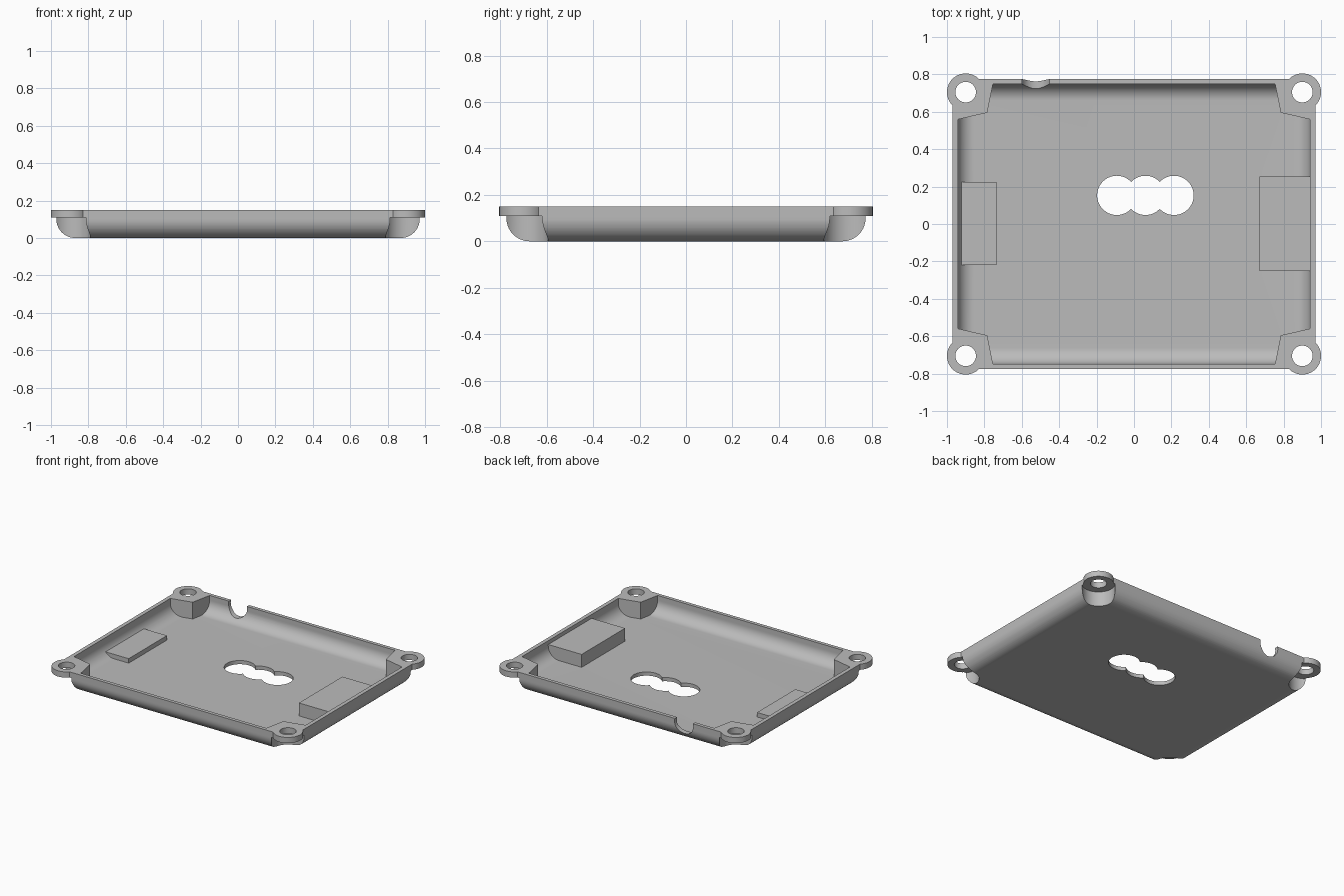
import bpy, bmesh, math

if "Cube" in bpy.data.objects:
    bpy.data.objects.remove(bpy.data.objects["Cube"], do_unlink=True)

TOP = 0.15
FLOOR = 0.027
HIGH = 0.3
LUG_X, LUG_Y = 0.9, 0.705
CORNERS = [(sx, sy) for sx in (-1, 1) for sy in (-1, 1)]


def finish(name, bm):
    bmesh.ops.recalc_face_normals(bm, faces=bm.faces)
    mesh = bpy.data.meshes.new(name)
    bm.to_mesh(mesh)
    bm.free()
    obj = bpy.data.objects.new(name, mesh)
    bpy.context.collection.objects.link(obj)
    return obj


def loft(name, rings):
    """Skin a stack of matching closed rings and cap both ends."""
    bm = bmesh.new()
    loops = [[bm.verts.new(p) for p in ring] for ring in rings]
    n = len(loops[0])
    for a, b in zip(loops, loops[1:]):
        for i in range(n):
            j = (i + 1) % n
            bm.faces.new((a[i], a[j], b[j], b[i]))
    bm.faces.new(loops[0])
    bm.faces.new(loops[-1])
    return finish(name, bm)


def prism(name, outline, z0, z1):
    return loft(name, [[(x, y, z) for x, y in outline] for z in (z0, z1)])


def box(name, x0, x1, y0, y1, z0, z1):
    return prism(name, [(x0, y0), (x1, y0), (x1, y1), (x0, y1)], z0, z1)


def cylinder(name, x, y, r, z0, z1, n=64):
    ring = [(x + r * math.cos(math.tau * i / n), y + r * math.sin(math.tau * i / n)) for i in range(n)]
    return prism(name, ring, z0, z1)


def round_bottom_pan(name, hx, hy, z0, z1, r, steps=14):
    """Rectangular solid whose lower edges are rounded with radius r."""
    levels = []
    for i in range(steps + 1):
        a = math.pi / 2 * i / steps
        levels.append((r * (1 - math.sin(a)), z0 + r * (1 - math.cos(a))))
    levels.append((0, z1))
    return loft(name, [[(sx * (hx - d), sy * (hy - d), z)
                        for sx, sy in ((-1, -1), (1, -1), (1, 1), (-1, 1))] for d, z in levels])


def boolean(target, helper, operation):
    mod = target.modifiers.new("combine", "BOOLEAN")
    mod.operation = operation
    mod.solver = "EXACT"
    mod.object = helper
    bpy.context.view_layer.update()
    graph = bpy.context.evaluated_depsgraph_get()
    mesh = bpy.data.meshes.new_from_object(target.evaluated_get(graph))
    target.modifiers.clear()
    target.data = mesh
    bpy.data.objects.remove(helper, do_unlink=True)


# Cavity, leaving corner blocks and the two inner pads standing
cavity = round_bottom_pan("cavity", 0.942, 0.748, FLOOR, HIGH, 0.088)
block = [(0.785, 0.595), (0.96, 0.555), (1.1, 0.555), (1.1, 0.9), (0.752, 0.9), (0.752, 0.76)]
for sx, sy in CORNERS:
    outline = [(sx * x, sy * y) for x, y in block]
    boolean(cavity, prism("corner_block", outline, -0.1, HIGH + 0.1), "DIFFERENCE")
boolean(cavity, box("low_pad", -1.1, -0.735, -0.22, 0.225, -0.1, 0.06), "DIFFERENCE")
boolean(cavity, box("tall_pad", 0.67, 1.1, -0.25, 0.255, -0.1, 0.122), "DIFFERENCE")

# Outer body with screw lugs
tray = round_bottom_pan("tray", 0.971, 0.774, 0, 0.2, 0.1)
for sx, sy in CORNERS:
    x, y = sx * LUG_X, sy * LUG_Y
    boolean(tray, cylinder("lug", x, y, 0.1, 0.06, 0.22), "UNION")
boolean(tray, cavity, "DIFFERENCE")

# Recess under each lug and the screw hole through it
for sx, sy in CORNERS:
    x, y = sx * LUG_X, sy * LUG_Y
    boolean(tray, cylinder("recess", x, y, 0.111, -0.1, 0.108), "DIFFERENCE")
    boolean(tray, cylinder("screw_hole", x, y, 0.055, 0, HIGH), "DIFFERENCE")

# Triple round opening in the floor
for x in (-0.092, 0.061, 0.214):
    boolean(tray, cylinder("floor_hole", x, 0.153, 0.105, -0.1, 0.1), "DIFFERENCE")

# Round cable notch in the back wall
notch = cylinder("notch", 0, 0, 0.076, -0.12, 0.12)
notch.rotation_euler.x = math.pi / 2
notch.location = (-0.525, 0.77, 0.13)
boolean(tray, notch, "DIFFERENCE")

# Level the rim
boolean(tray, box("rim_trim", -2, 2, -2, 2, TOP, 1), "DIFFERENCE")

# Plain grey finish
grey = bpy.data.materials.new("plain_grey")
grey.use_nodes = True
colour = (0.5, 0.5, 0.5, 1)
grey.diffuse_color = colour
grey.node_tree.nodes["Principled BSDF"].inputs["Base Color"].default_value = colour
tray.data.materials.clear()
tray.data.materials.append(grey)
for poly in tray.data.polygons:
    poly.material_index = 0

bpy.ops.object.select_all(action="DESELECT")
tray.select_set(True)
bpy.context.view_layer.objects.active = tray
bpy.ops.object.shade_smooth_by_angle(angle=math.radians(30))
